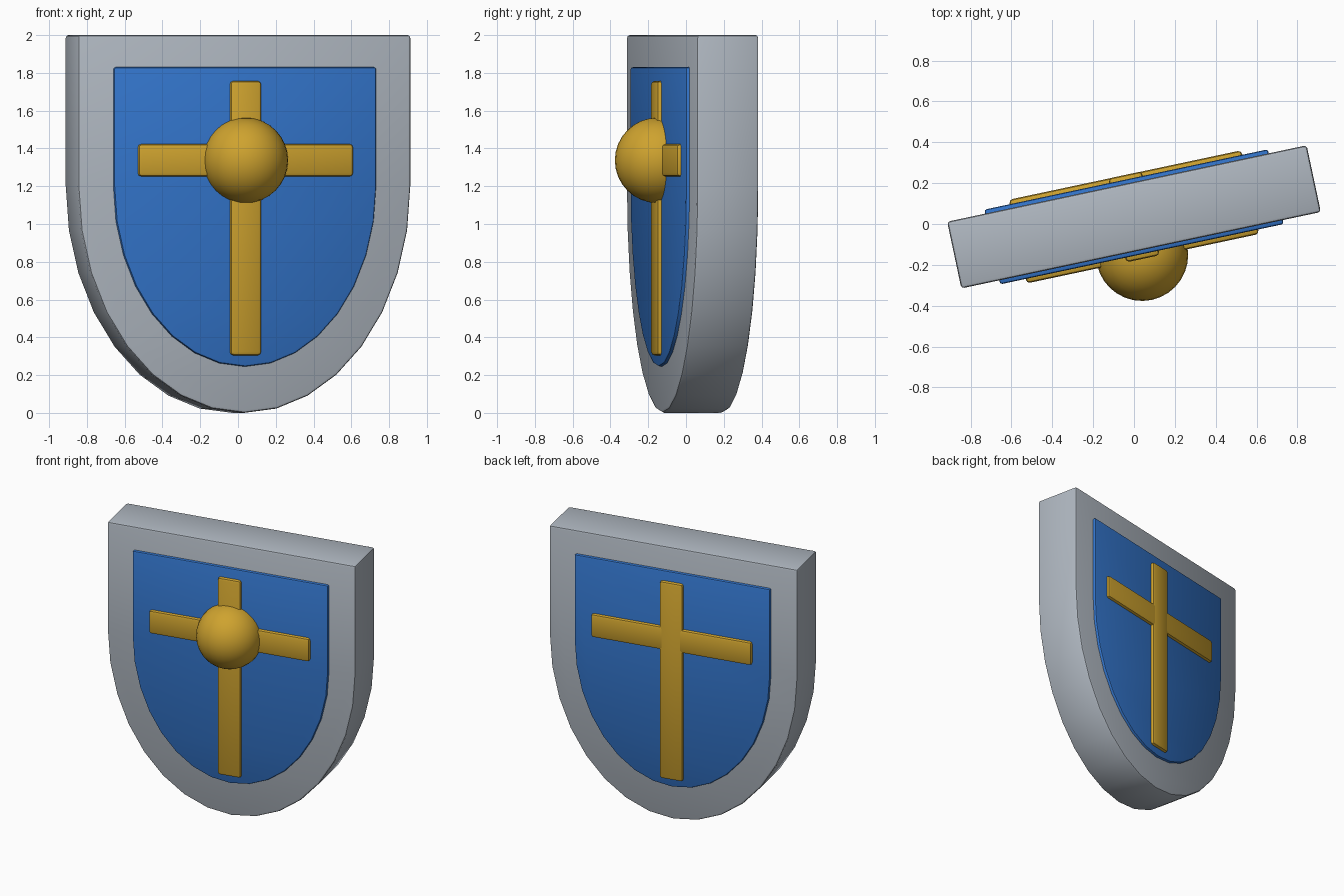
import bpy, bmesh, math
from mathutils import Matrix

if "Cube" in bpy.data.objects:
    bpy.data.objects.remove(bpy.data.objects["Cube"])

TURN = Matrix.Translation((0, 0.035, 0)) @ Matrix.Rotation(math.radians(12), 4, 'Z')


def material(name, rgb):
    m = bpy.data.materials.new(name)
    m.diffuse_color = (*rgb, 1)
    m.use_nodes = True
    m.node_tree.nodes["Principled BSDF"].inputs["Base Color"].default_value = m.diffuse_color
    return m


STEEL = material("steel grey", (0.43, 0.475, 0.53))
BLUE = material("field blue", (0.033, 0.178, 0.60))
GOLD = material("gold", (0.62, 0.365, 0.028))


def finish(bm, name, mat):
    bmesh.ops.recalc_face_normals(bm, faces=bm.faces[:])
    bm.transform(TURN)
    mesh = bpy.data.meshes.new(name)
    bm.to_mesh(mesh)
    bm.free()
    mesh.materials.append(mat)
    obj = bpy.data.objects.new(name, mesh)
    bpy.context.collection.objects.link(obj)
    bpy.ops.object.select_all(action='DESELECT')
    obj.select_set(True)
    bpy.context.view_layer.objects.active = obj
    bpy.ops.object.shade_smooth_by_angle(angle=math.radians(40))
    return obj


def slab(name, outline, half_depth, bevel, mat):
    """Extrude an x-z outline through the shield and round its sharp edges."""
    bm = bmesh.new()
    face = bm.faces.new([bm.verts.new((x, -half_depth, z)) for x, z in outline])
    out = bmesh.ops.extrude_face_region(bm, geom=[face], use_keep_orig=True)
    verts = [g for g in out["geom"] if isinstance(g, bmesh.types.BMVert)]
    bmesh.ops.translate(bm, verts=verts, vec=(0, 2 * half_depth, 0))
    bmesh.ops.recalc_face_normals(bm, faces=bm.faces[:])
    sharp = [e for e in bm.edges if e.calc_face_angle(0) > math.radians(30)]
    bmesh.ops.bevel(bm, geom=sharp, offset=bevel, segments=2, profile=0.5,
                    affect='EDGES', clamp_overlap=True)
    return finish(bm, name, mat)


def shield_outline(half_width, top, bottom, shoulder=1.2, steps=16):
    """Straight top and sides with a half-ellipse below the shoulder."""
    pts = [(-half_width, top), (half_width, top)]
    for i in range(steps + 1):
        a = math.pi * i / steps
        pts.append((half_width * math.cos(a),
                    shoulder - (shoulder - bottom) * math.sin(a)))
    return pts


def bar_outline(half_width, bottom, top):
    return [(-half_width, bottom), (half_width, bottom), (half_width, top), (-half_width, top)]


# Shield body and the raised field showing on both faces
slab("shield_body", shield_outline(0.90, 2.0, 0.0), 0.167, 0.015, STEEL)
slab("blue_field", shield_outline(0.71, 1.83, 0.245), 0.187, 0.012, BLUE)

# Cross bars, raised on both faces
slab("cross_upright", bar_outline(0.084, 0.305, 1.757), 0.21, 0.018, GOLD)
slab("cross_arm", bar_outline(0.582, 1.252, 1.423), 0.2095, 0.018, GOLD)

# Round boss on the front
bm = bmesh.new()
bmesh.ops.create_uvsphere(bm, u_segments=32, v_segments=16, radius=0.226)
bm.transform(Matrix.Translation((0, -0.19, 1.337)))
finish(bm, "boss", GOLD)
